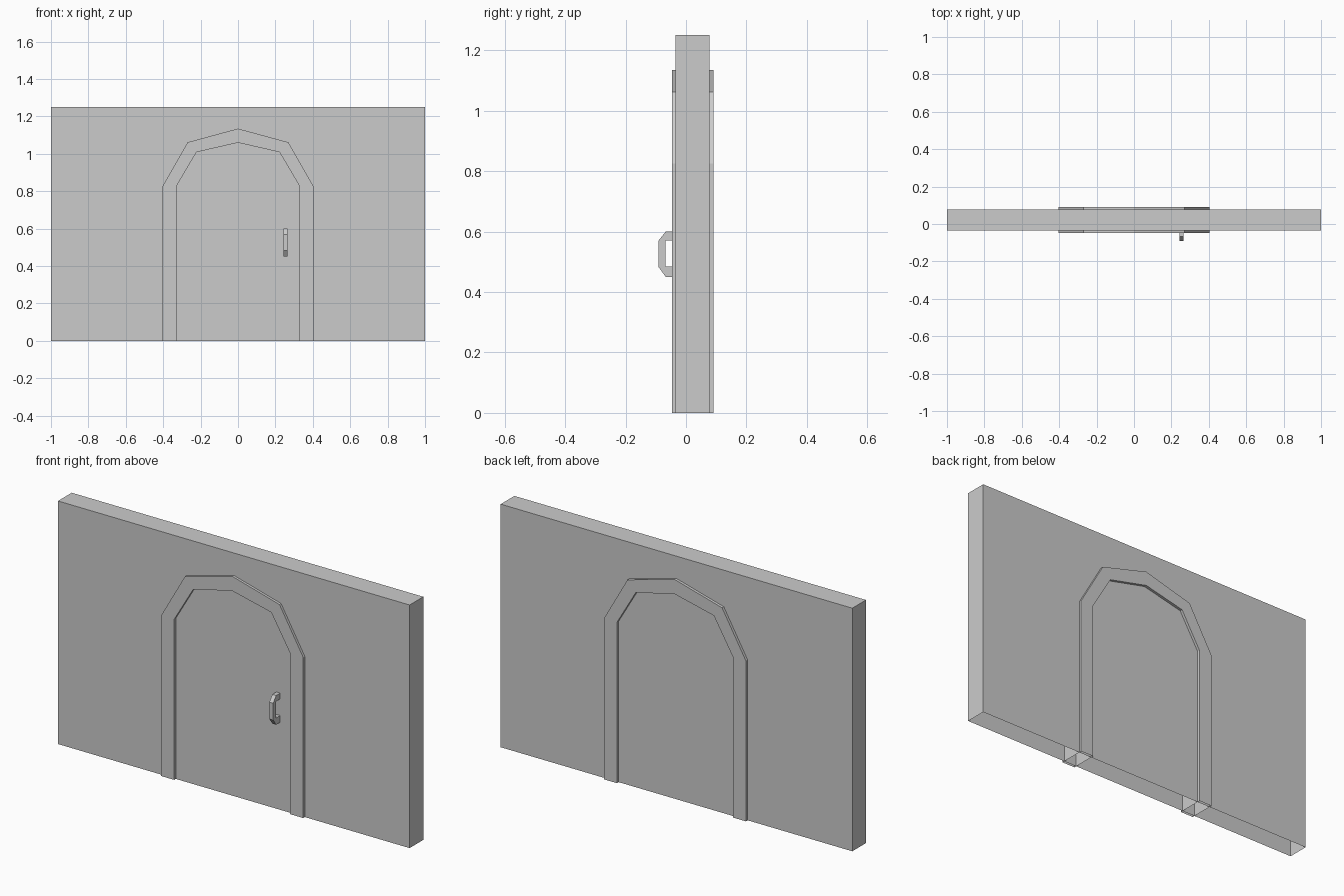
import bpy, bmesh
from mathutils import Vector

if "Cube" in bpy.data.objects:
    bpy.data.objects.remove(bpy.data.objects["Cube"])


def extrude_profile(name, points, direction, open_bottom=False):
    """Fill a closed profile, extrude it, optionally leave the floor side open."""
    bm = bmesh.new()
    face = bm.faces.new([bm.verts.new(p) for p in points])
    result = bmesh.ops.extrude_face_region(bm, geom=[face], use_keep_orig=True)
    moved = [g for g in result["geom"] if isinstance(g, bmesh.types.BMVert)]
    bmesh.ops.translate(bm, verts=moved, vec=Vector(direction))
    bmesh.ops.recalc_face_normals(bm, faces=bm.faces)
    if open_bottom:
        floor = [f for f in bm.faces if all(v.co.z < 0.001 for v in f.verts)]
        bmesh.ops.delete(bm, geom=floor, context='FACES')
    mesh = bpy.data.meshes.new(name)
    bm.to_mesh(mesh)
    bm.free()
    obj = bpy.data.objects.new(name, mesh)
    bpy.context.collection.objects.link(obj)
    return obj


def arch(half):
    """Mirror the left half of an arch, whose last point is the apex."""
    return half + [(-x, z) for x, z in reversed(half[:-1])]


WALL_FRONT, WALL_BACK = -0.034, 0.077
FRAME_FRONT, FRAME_BACK = -0.047, 0.091

# Wall slab with the door face flush in it, open underneath
wall = [(-1, 0), (1, 0), (1, 1.25), (-1, 1.25)]
extrude_profile("wall", [(x, WALL_FRONT, z) for x, z in wall],
                (0, WALL_BACK - WALL_FRONT, 0), open_bottom=True)

# Faceted arch frame running through the wall
outer = arch([(-0.404, 0), (-0.404, 0.826), (-0.269, 1.062), (0, 1.135)])
inner = arch([(-0.33, 0), (-0.33, 0.826), (-0.222, 1.009), (0, 1.06)])
extrude_profile("door_frame",
                [(x, FRAME_FRONT, z) for x, z in outer + inner[::-1]],
                (0, FRAME_BACK - FRAME_FRONT, 0), open_bottom=True)

# Pull handle with chamfered outer corners
handle = [(WALL_FRONT, 0.60), (-0.067, 0.60), (-0.091, 0.57),
          (-0.091, 0.483), (-0.067, 0.45), (WALL_FRONT, 0.45),
          (WALL_FRONT, 0.485), (-0.068, 0.485), (-0.068, 0.57),
          (WALL_FRONT, 0.57)]
extrude_profile("door_handle", [(0.242, y, z) for y, z in handle],
                (0.022, 0, 0))
